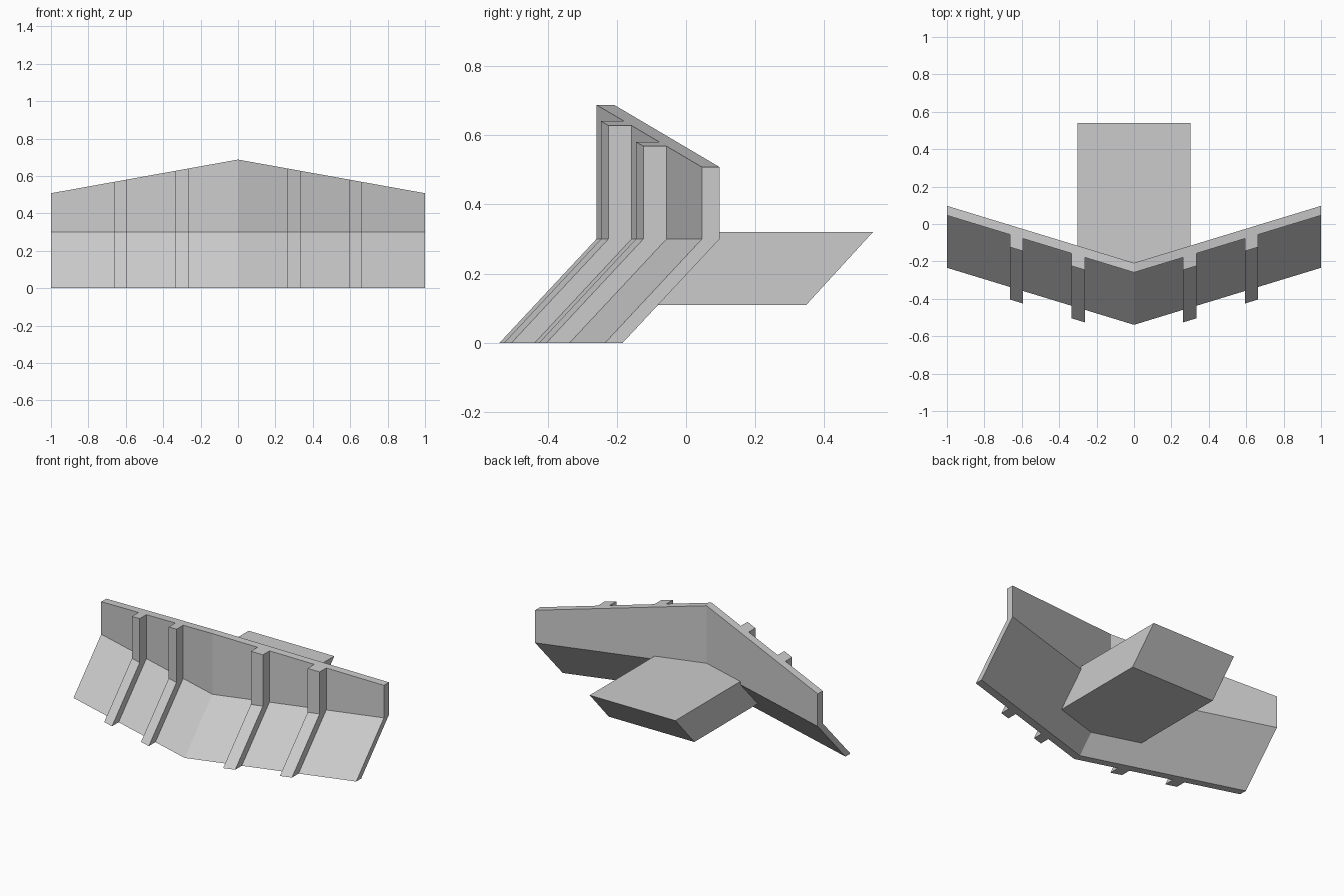
import bpy, bmesh

if "Cube" in bpy.data.objects:
    bpy.data.objects.remove(bpy.data.objects["Cube"])

SWEEP = 0.305   # how far each wing runs back per unit of x
DROP = 0.18     # how far the top edge falls per unit of x
PEAK = 0.688
BEND = 0.30
LEAN = 0.28     # forward reach of the lower plate


def loft(name, xs, section):
    """Join the (y, z) sections at each x into a closed solid."""
    bm = bmesh.new()
    rings = [[bm.verts.new((x, y, z)) for y, z in section(abs(x))] for x in xs]
    n = len(rings[0])
    for a, b in zip(rings, rings[1:]):
        for i in range(n):
            j = (i + 1) % n
            bm.faces.new((a[i], a[j], b[j], b[i]))
    bm.faces.new(rings[0])
    bm.faces.new(rings[-1])
    bmesh.ops.recalc_face_normals(bm, faces=bm.faces)
    mesh = bpy.data.meshes.new(name)
    bm.to_mesh(mesh)
    bm.free()
    obj = bpy.data.objects.new(name, mesh)
    bpy.context.collection.objects.link(obj)
    return obj


def bent_plate(front, back):
    """Section of a plate leaning below the bend and upright above it."""
    def section(x):
        f, b = front + SWEEP * x, back + SWEEP * x
        top = PEAK - DROP * x
        return [(f - LEAN, 0), (f, BEND), (f, top),
                (b, top), (b, BEND), (b - LEAN, 0)]
    return section


# V-shaped blade
loft("plow_blade", [-1, 0, 1], bent_plate(-0.259, -0.208))

# Four ribs following the blade face
for side, label in ((-1, "left"), (1, "right")):
    for part, x0, x1 in (("inner", 0.263, 0.333), ("outer", 0.594, 0.664)):
        loft(f"{part}_rib_{label}", [side * x0, side * x1],
             bent_plate(-0.326, -0.259))


# Mounting block with a slanted rear, its front set into the blade
def block_section(x):
    f = -0.23 + SWEEP * x
    return [(f - LEAN * (BEND - 0.11) / BEND, 0.11), (f, BEND), (f, 0.32),
            (0.54, 0.32), (0.348, 0.11)]


loft("mounting_block", [-0.303, 0, 0.303], block_section)
